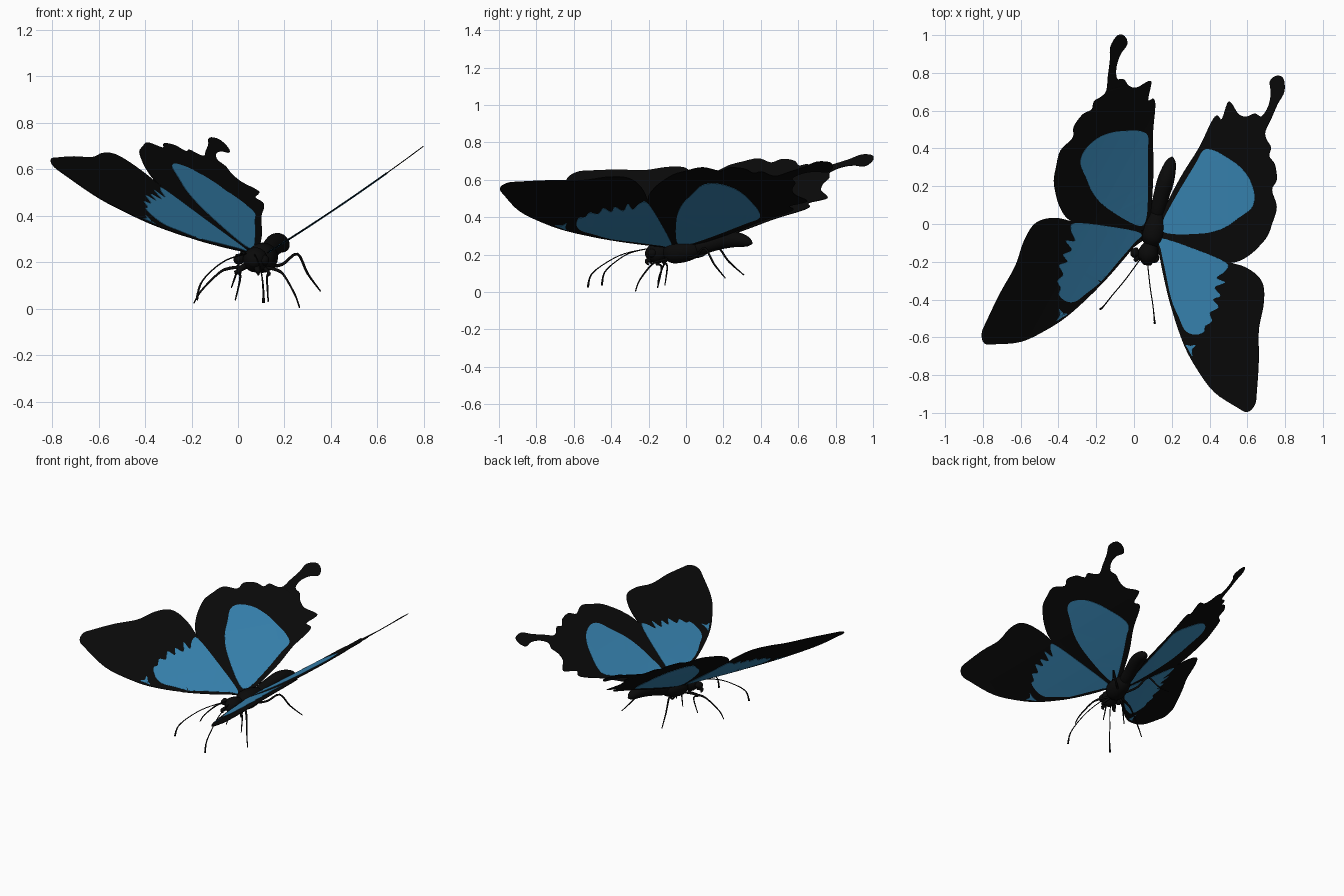
import bpy, bmesh, math
from mathutils import Vector

def material(name, rgb):
    m = bpy.data.materials.new(name)
    m.diffuse_color = (*rgb, 1)
    return m

BLACK = material("soft black", (0.003, 0.003, 0.003))
BLUE = material("wing blue", (0.04, 0.24, 0.46))

# The insect is yawed: left parts are right parts reflected in this plane
N = Vector((0.966, -0.252, -0.04)).normalized()
D = 0.089

def reflect(p):
    return p - 2 * (p.dot(N) - D) * N

def finish(name, bm, mat, mirrored, smooth):
    if mirrored:
        for v in bm.verts:
            v.co = reflect(v.co)
    bmesh.ops.recalc_face_normals(bm, faces=bm.faces[:])
    for f in bm.faces:
        f.smooth = smooth
    me = bpy.data.meshes.new(name)
    bm.to_mesh(me)
    bm.free()
    me.materials.append(mat)
    ob = bpy.data.objects.new(name, me)
    bpy.context.collection.objects.link(ob)
    return ob

def spline(pts, steps, closed):
    """Catmull-Rom through the points."""
    n, out = len(pts), []
    for i in range(n if closed else n - 1):
        a, b, c, d = [pts[k % n] if closed else pts[min(max(k, 0), n - 1)]
                      for k in range(i - 1, i + 3)]
        for s in range(steps):
            t = s / steps
            out.append(0.5 * (2 * b + (c - a) * t + (2 * a - 5 * b + 4 * c - d) * t * t
                              + (3 * b - a - 3 * c + d) * t ** 3))
    if not closed:
        out.append(pts[-1])
    return out

def wing_z(x):
    return 0.255 + 0.648 * (x - 0.15) + 0.097 * (x - 0.15) * (x - 0.42)

def wing_sheet(name, outline, mat, thick):
    """Thin, slightly cupped sheet on both sides, outline given as seen from above."""
    loop = spline([Vector((x, y, 0)) for x, y in outline], 4, True)
    for side in ("right", "left"):
        bm = bmesh.new()
        f = bm.faces.new([bm.verts.new(p) for p in loop])
        bmesh.ops.triangulate(bm, faces=[f])
        for i in range(1, 9):
            bmesh.ops.bisect_plane(bm, geom=bm.verts[:] + bm.edges[:] + bm.faces[:],
                                   plane_co=(0.1 * i, 0, 0), plane_no=(1, 0, 0))
        for v in bm.verts:
            v.co.z = wing_z(v.co.x)
        ob = finish(side + "_" + name, bm, mat, side == "left", False)
        mod = ob.modifiers.new("thickness", 'SOLIDIFY')
        mod.thickness = thick
        mod.offset = 0

def tube(name, pts, mirrored=False, sides=8, steps=4):
    """Round tube; each point is x, y, z, radius."""
    path = spline([Vector(p) for p in pts], steps, False)
    bm = bmesh.new()
    rings = []
    for i, p in enumerate(path):
        d = (path[min(i + 1, len(path) - 1)].xyz - path[max(i - 1, 0)].xyz).normalized()
        u = d.cross(Vector((0.3, 0.2, 1))).normalized()
        w = d.cross(u)
        rings.append([bm.verts.new(p.xyz + max(p.w, 0.001) *
                      (u * math.cos(k * math.tau / sides) + w * math.sin(k * math.tau / sides)))
                      for k in range(sides)])
    for a, b in zip(rings, rings[1:]):
        for k in range(sides):
            bm.faces.new((a[k], a[k - 1], b[k - 1], b[k]))
    bm.faces.new(rings[0])
    bm.faces.new(rings[-1][::-1])
    finish(name, bm, BLACK, mirrored, True)

# Wings
wing_sheet("forewing", [
    (.13, -.06), (.35, -.13), (.50, -.20), (.58, -.225), (.65, -.27), (.685, -.33),
    (.685, -.43), (.66, -.56), (.66, -.72), (.65, -.88), (.64, -.955), (.60, -.995),
    (.545, -.97), (.425, -.89), (.335, -.77), (.265, -.64), (.20, -.45), (.16, -.29),
    (.13, -.13)], BLACK, 0.004)
wing_sheet("hindwing", [
    (.13, .01), (.24, .235), (.345, .405), (.41, .54), (.44, .575), (.465, .555),
    (.495, .64), (.515, .64), (.555, .58), (.60, .57), (.64, .585), (.675, .57),
    (.71, .62), (.725, .69), (.72, .755), (.755, .785), (.79, .77), (.795, .70),
    (.76, .635), (.725, .555), (.695, .49), (.70, .45), (.725, .405), (.715, .36),
    (.745, .315), (.755, .235), (.73, .18), (.755, .09), (.73, 0), (.705, -.065),
    (.66, -.12), (.61, -.165), (.545, -.20), (.48, -.195), (.32, -.125), (.14, -.06)],
    BLACK, 0.004)

# Blue wing patches, showing above and below
wing_sheet("forewing_patch", [
    (.14, -.075), (.33, -.135), (.49, -.205), (.485, -.25), (.44, -.285), (.485, -.31),
    (.43, -.335), (.46, -.38), (.42, -.40), (.45, -.44), (.405, -.47), (.415, -.515),
    (.38, -.54), (.37, -.575), (.315, -.585), (.27, -.56), (.24, -.495), (.20, -.40),
    (.168, -.25), (.145, -.14)], BLUE, 0.008)
wing_sheet("forewing_spot", [
    (.275, -.64), (.30, -.645), (.33, -.64), (.31, -.665), (.31, -.70), (.29, -.665)],
    BLUE, 0.008)
wing_sheet("hindwing_patch", [
    (.15, .0), (.22, .14), (.325, .315), (.37, .39), (.425, .39), (.49, .355), (.555, .31),
    (.61, .245), (.64, .155), (.625, .085), (.56, .035), (.48, -.02), (.37, -.05),
    (.18, -.05)], BLUE, 0.008)

# Body
tube("head", [(.062, -.215, .20, .015), (.068, -.19, .205, .043), (.075, -.155, .21, .054),
              (.085, -.115, .215, .04), (.09, -.09, .215, .02)], sides=20)
tube("thorax", [(.085, -.125, .215, .02), (.095, -.085, .215, .058), (.108, -.03, .22, .064),
                (.118, .03, .225, .052), (.125, .075, .235, .03)], sides=20)
tube("abdomen", [(.118, .03, .225, .03), (.128, .08, .24, .04), (.145, .15, .262, .042),
                 (.165, .22, .28, .045), (.182, .28, .28, .039), (.196, .33, .268, .026),
                 (.203, .355, .26, .004)], sides=20)

# Antennae, legs and mouth parts, mirrored across the body
for side in ("right", "left"):
    m = side == "left"
    tube(side + "_eye", [(.10, -.205, .205, .004), (.108, -.19, .207, .022),
                         (.112, -.17, .21, .022), (.113, -.15, .21, .004)], m, 10)
    tube(side + "_antenna", [(.07, -.19, .235, .003), (.085, -.33, .205, .003),
                             (.10, -.43, .155, .003), (.108, -.505, .095, .004),
                             (.11, -.525, .025, .006)], m)
    tube(side + "_front_leg", [(.11, -.08, .18, .007), (.17, -.15, .165, .007),
                               (.20, -.19, .14, .005), (.245, -.25, .06, .004),
                               (.265, -.27, .004, .003)], m)
    tube(side + "_hind_leg", [(.12, -.01, .18, .007), (.19, .05, .19, .007),
                              (.255, .10, .235, .006), (.30, .15, .15, .005),
                              (.355, .21, .075, .003)], m)
    tube(side + "_folded_leg", [(.11, -.10, .18, .008), (.135, -.16, .15, .007),
                                (.125, -.13, .135, .005), (.13, -.15, .03, .003)], m)
    tube(side + "_palp", [(.08, -.18, .18, .014), (.085, -.21, .165, .012),
                          (.088, -.20, .145, .004)], m)
